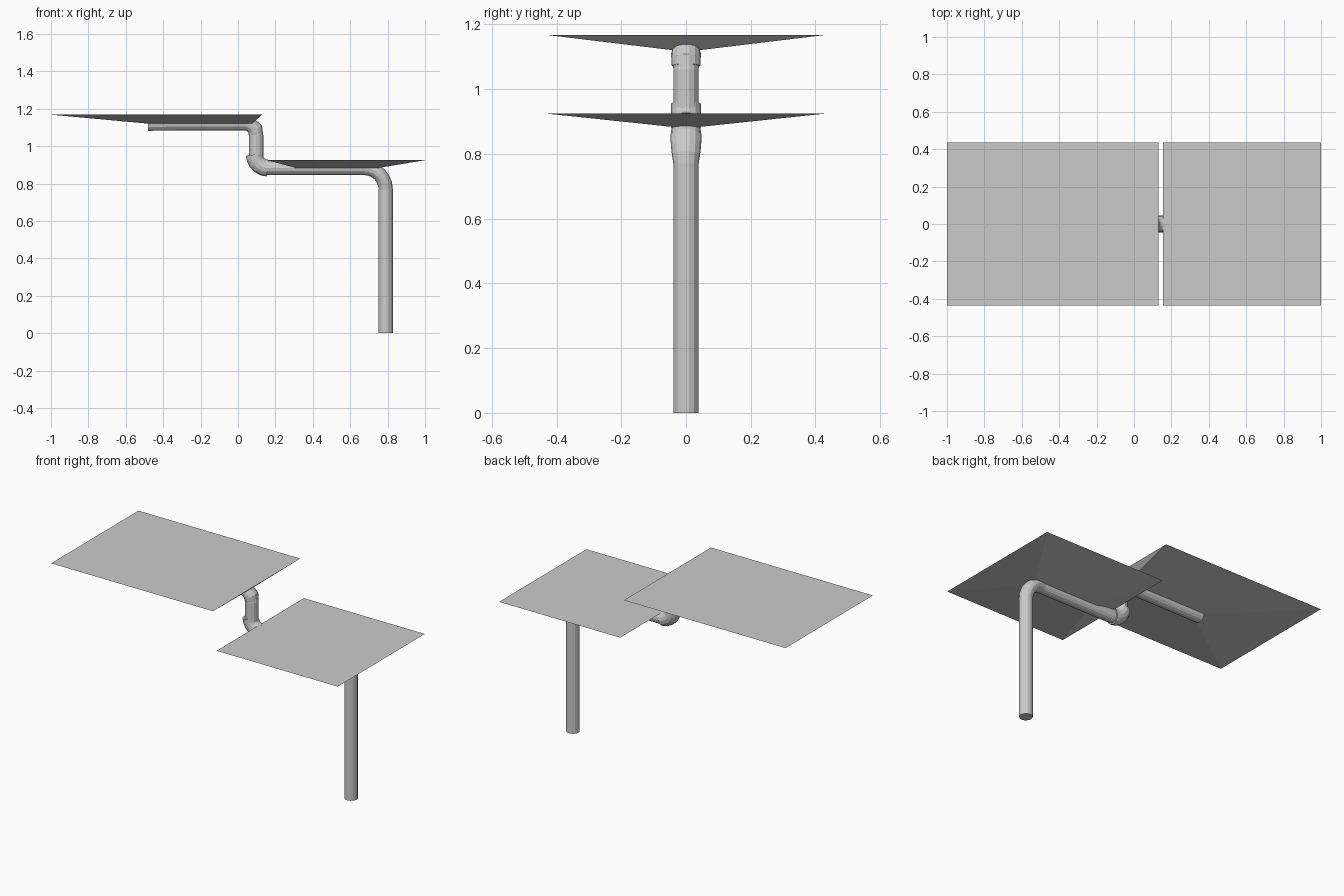
import bpy
import math

if "Cube" in bpy.data.objects:
    bpy.data.objects.remove(bpy.data.objects["Cube"])

SIDES = 14


def make_object(name, verts, faces):
    mesh = bpy.data.meshes.new(name)
    mesh.from_pydata(verts, [], faces)
    mesh.update()
    obj = bpy.data.objects.new(name, mesh)
    bpy.context.collection.objects.link(obj)
    return obj


def arc(cx, cz, r, a0, a1, steps, radius, bulge):
    """Bend in the xz plane, swelling sideways towards its middle."""
    pts = []
    for i in range(steps + 1):
        t = i / steps
        a = math.radians(a0 + (a1 - a0) * t)
        pts.append((cx + r * math.cos(a), cz + r * math.sin(a),
                    radius, radius + bulge * math.sin(math.pi * t)))
    return pts


def pipe(name, path):
    """Sweep a ring along path points (x, z, in-plane radius, y radius)."""
    verts, faces, n = [], [], len(path)
    for i, (x, z, r, ry) in enumerate(path):
        a, b = path[max(i - 1, 0)], path[min(i + 1, n - 1)]
        dx, dz = b[0] - a[0], b[1] - a[1]
        length = math.hypot(dx, dz)
        nx, nz = -dz / length, dx / length
        for k in range(SIDES):
            t = 2 * math.pi * (k + 0.5) / SIDES
            c = r * math.cos(t)
            verts.append((x + nx * c, ry * math.sin(t), z + nz * c))
    for i in range(n - 1):
        for k in range(SIDES):
            j = (k + 1) % SIDES
            faces.append((i * SIDES + k, (i + 1) * SIDES + k,
                          (i + 1) * SIDES + j, i * SIDES + j))
    faces.append(tuple(range(SIDES)))
    faces.append(tuple((n - 1) * SIDES + k for k in reversed(range(SIDES))))
    return make_object(name, verts, faces)


def panel(name, x0, x1, top, keel0, keel1, bottom, half=0.435, keel_half=0.038):
    """Flat slab whose underside tapers down to a narrow keel on the pipe."""
    def rect(a, b, w, z):
        return [(a, -w, z), (b, -w, z), (b, w, z), (a, w, z)]
    verts = rect(x0, x1, half, top) + rect(keel0, keel1, keel_half, bottom)
    faces = [(0, 1, 2, 3), (7, 6, 5, 4)]
    faces += [(i, i + 4, (i + 1) % 4 + 4, (i + 1) % 4) for i in range(4)]
    return make_object(name, verts, faces)


R = 0.039

# Post bending into the lower arm
pipe("post_and_lower_arm",
     [(0.79, 0, R, R), (0.79, 0.73, R, R)]
     + arc(0.675, 0.768, 0.115, 0, 90, 6, R, 0.009)
     + [(0.13, 0.883, R, R)])

# Elbow joining the lower arm to the riser
pipe("elbow", arc(0.16, 0.955, 0.073, 270, 180, 5, 0.046, 0.0))

# Riser bending into the upper arm
pipe("riser_and_upper_arm",
     [(0.097, 0.92, R, R), (0.097, 1.06, R, R)]
     + arc(0.037, 1.064, 0.058, 0, 90, 5, R, 0.007)
     + [(-0.48, 1.12, R, R)])

# Upper bend collar
pipe("upper_collar", [(0.095, 1.072, R, 0.044), (0.092, 1.09, 0.042, 0.045),
                      (0.078, 1.106, 0.04, 0.045)])

# Two panels
panel("upper_panel", -1.0, 0.13, 1.168, -0.48, 0.075, 1.12)
panel("lower_panel", 0.155, 1.0, 0.925, 0.31, 0.75, 0.883)
